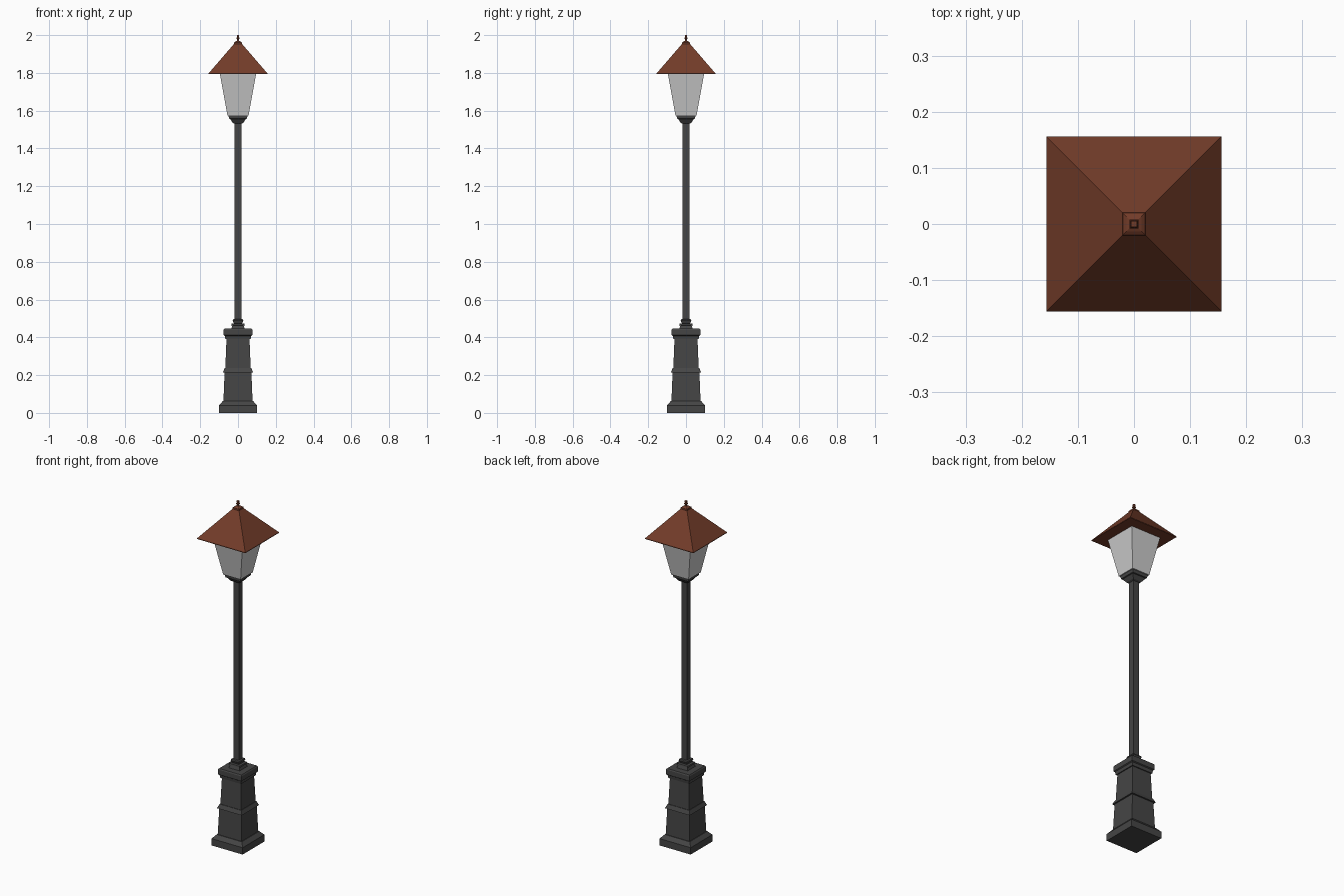
import bpy
import bmesh


def material(name, rgb):
    m = bpy.data.materials.new(name)
    m.diffuse_color = (*rgb, 1)
    return m


def square_loft(name, profile, mat=None):
    """Stack square rings given as (half width, height) and cap both ends."""
    bm = bmesh.new()
    rings = [[bm.verts.new((sx * r, sy * r, z))
              for sx, sy in ((-1, -1), (1, -1), (1, 1), (-1, 1))]
             for r, z in profile]
    for low, high in zip(rings, rings[1:]):
        for i in range(4):
            j = (i + 1) % 4
            bm.faces.new((low[i], low[j], high[j], high[i]))
    bm.faces.new(rings[0][::-1])
    bm.faces.new(rings[-1])
    mesh = bpy.data.meshes.new(name)
    bm.to_mesh(mesh)
    bm.free()
    ob = bpy.data.objects.new(name, mesh)
    bpy.context.collection.objects.link(ob)
    if mat:
        mesh.materials.append(mat)
    return ob


iron = material("dark_iron", (0.06, 0.06, 0.06))
copper = material("copper_roof", (0.17, 0.045, 0.022))

# Pedestal: plinth, two tapered tiers with a band, and a cap
square_loft("pedestal", [
    (0.100, 0.0), (0.100, 0.04), (0.081, 0.062), (0.077, 0.062),
    (0.071, 0.215), (0.080, 0.215), (0.070, 0.238), (0.067, 0.238),
    (0.061, 0.39), (0.067, 0.39), (0.070, 0.408), (0.076, 0.412),
    (0.076, 0.440), (0.072, 0.446)], iron)

# Stepped collar at the foot of the pole
square_loft("pole_collar", [
    (0.036, 0.445), (0.030, 0.462), (0.036, 0.464), (0.034, 0.472),
    (0.022, 0.474), (0.028, 0.488), (0.026, 0.495), (0.018, 0.497)], iron)

# Pole
square_loft("pole", [(0.018, 0.446), (0.018, 1.54)], iron)

# Cup carrying the lantern
square_loft("lantern_cup", [
    (0.020, 1.532), (0.028, 1.536), (0.042, 1.556), (0.048, 1.558),
    (0.050, 1.575)], iron)

# Glass body flaring upward
square_loft("lantern_glass", [(0.056, 1.575), (0.096, 1.795)])

# Pyramid roof
square_loft("roof", [(0.156, 1.794), (0.156, 1.797), (0.019, 1.956)], copper)

# Finial
square_loft("finial", [
    (0.021, 1.952), (0.020, 1.962), (0.013, 1.967), (0.006, 1.970),
    (0.004, 1.976), (0.008, 1.981), (0.008, 1.986), (0.004, 1.989),
    (0.006, 1.994), (0.005, 2.0)], copper)
